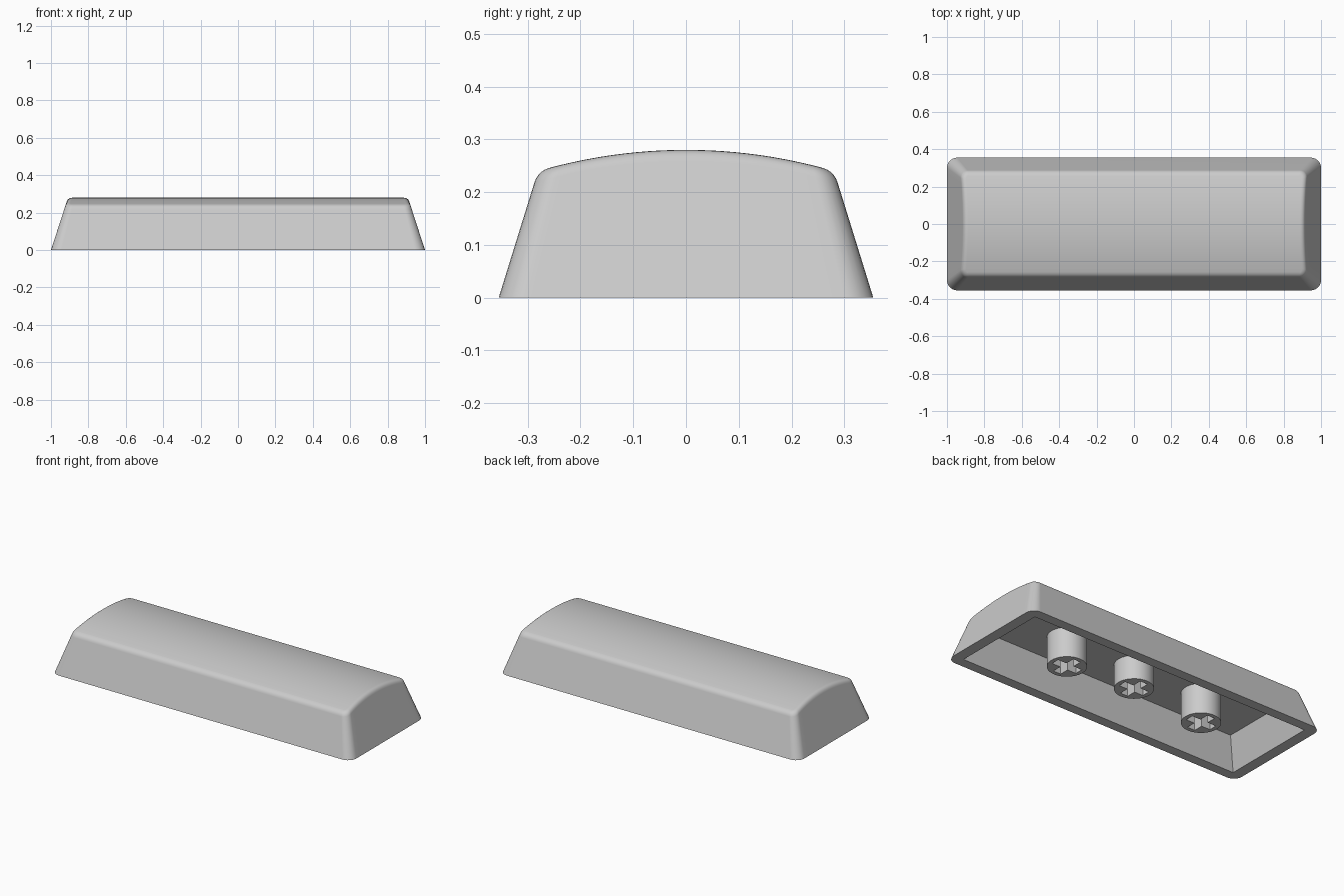
import bpy, bmesh, math

if "Cube" in bpy.data.objects:
    bpy.data.objects.remove(bpy.data.objects["Cube"])

HX, HY = 1.0, 0.355           # half sizes at the base
TX, TY = 0.325, 0.31          # inward slope of the walls
CROWN, R = 0.28, 1.0          # top height and crown radius
FILLET, CEILING = 0.022, 0.18

grey = bpy.data.materials.new("light grey plastic")
grey.diffuse_color = (0.6, 0.6, 0.6, 1)
grey.use_nodes = True
grey.node_tree.nodes["Principled BSDF"].inputs["Base Color"].default_value = grey.diffuse_color


def top_z(y):
    return CROWN - R + math.sqrt(R * R - y * y)


def make(name, bm):
    bmesh.ops.recalc_face_normals(bm, faces=bm.faces)
    me = bpy.data.meshes.new(name)
    bm.to_mesh(me)
    bm.free()
    ob = bpy.data.objects.new(name, me)
    bpy.context.collection.objects.link(ob)
    me.materials.append(grey)
    return ob


def activate(ob):
    bpy.ops.object.select_all(action='DESELECT')
    ob.select_set(True)
    bpy.context.view_layer.objects.active = ob


def subtract(ob, cutter):
    activate(ob)
    mod = ob.modifiers.new("cut", 'BOOLEAN')
    mod.operation, mod.solver, mod.object = 'DIFFERENCE', 'EXACT', cutter
    bpy.ops.object.modifier_apply(modifier=mod.name)
    bpy.data.objects.remove(cutter)


def finish(ob):
    activate(ob)
    bpy.ops.object.shade_smooth_by_angle(angle=math.radians(30))
    mod = ob.modifiers.new("weighted normals", 'WEIGHTED_NORMAL')
    mod.keep_sharp = True


def prism(name, bottom, top, z0, z1):
    """Solid between two matching outlines."""
    bm = bmesh.new()
    a = [bm.verts.new((x, y, z0)) for x, y in bottom]
    b = [bm.verts.new((x, y, z1)) for x, y in top]
    n = len(a)
    bm.faces.new(a)
    bm.faces.new(b)
    for i in range(n):
        bm.faces.new((a[i], a[(i + 1) % n], b[(i + 1) % n], b[i]))
    return make(name, bm)


def rect(x, y):
    return [(-x, -y), (x, -y), (x, y), (-x, y)]


# Right half of a rounded rectangle: corner, straight side, corner
ARC, SIDE = 6, 20
STEPS = [(-1, -math.pi / 2 * (1 - i / ARC), 0) for i in range(ARC + 1)]
STEPS += [(0, 0, -1 + 2 * i / SIDE) for i in range(1, SIDE)]
STEPS += [(1, math.pi / 2 * i / ARC, 0) for i in range(ARC + 1)]


def outline(step, h, inset=0.0):
    """Point on the tapered wall at height h, optionally moved inward."""
    corner, a, t = step
    r = 0.055 - 0.07 * h - inset
    cx = HX - TX * h - inset - r
    cy = HY - TY * h - inset - r
    if corner:
        return cx + r * math.cos(a), corner * cy + r * math.sin(a)
    return cx + r, t * cy


def column(step):
    """Points running up one wall line and over the top fillet."""
    h = CROWN
    for _ in range(8):
        h = top_z(outline(step, h)[1])
    x, y = outline(step, h - FILLET)
    w = (x, y, h - FILLET)
    c = (*outline(step, h), h)
    x, y = outline(step, h, FILLET)
    s = (x, y, top_z(y))
    pts = [(*outline(step, 0), 0)]
    for k in range(6):
        t = k / 5
        pts.append(tuple((1 - t) ** 2 * p + 2 * t * (1 - t) * q + t * t * u
                         for p, q, u in zip(w, c, s)))
    return pts


# Cap shell: tapered walls, rounded rim, curved top made of lengthwise strips
bm = bmesh.new()
right = [[bm.verts.new(p) for p in column(s)] for s in STEPS]
left = [[bm.verts.new((-v.co.x, v.co.y, v.co.z)) for v in col] for col in right]
loop = right + left[::-1]
for i, col in enumerate(loop):
    nxt = loop[(i + 1) % len(loop)]
    for k in range(len(col) - 1):
        bm.faces.new((col[k], nxt[k], nxt[k + 1], col[k + 1]))
for i in range(len(right) - 1):
    bm.faces.new((right[i][-1], right[i + 1][-1], left[i + 1][-1], left[i][-1]))
bm.faces.new([col[0] for col in loop])
cap = make("cap_shell", bm)

# Hollow underside; the cutter reaches below the base along the same slope
def cavity(z):
    return rect(0.935 - 0.36 * z, 0.295 - 0.31 * z)

subtract(cap, prism("cavity_cutter", cavity(-0.05), cavity(CEILING), -0.05, CEILING))
finish(cap)

# Three round stems with a cross-shaped socket
L, W = 0.082, 0.025
CROSS = [(-W, -L), (W, -L), (W, -W), (L, -W), (L, W), (W, W),
         (W, L), (-W, L), (-W, W), (-L, W), (-L, -W), (-W, -W)]
for name, x, z0 in (("left_stem", -0.465, 0.0), ("middle_stem", 0, 0.037),
                    ("right_stem", 0.465, 0.0)):
    ring = [(x + 0.107 * math.cos(math.tau * i / 48), 0.107 * math.sin(math.tau * i / 48))
            for i in range(48)]
    stem = prism(name, ring, ring, z0, CEILING + 0.01)
    cross = [(x + p, q) for p, q in CROSS]
    subtract(stem, prism("socket_cutter", cross, cross, z0 - 0.05, CEILING - 0.005))
    finish(stem)
